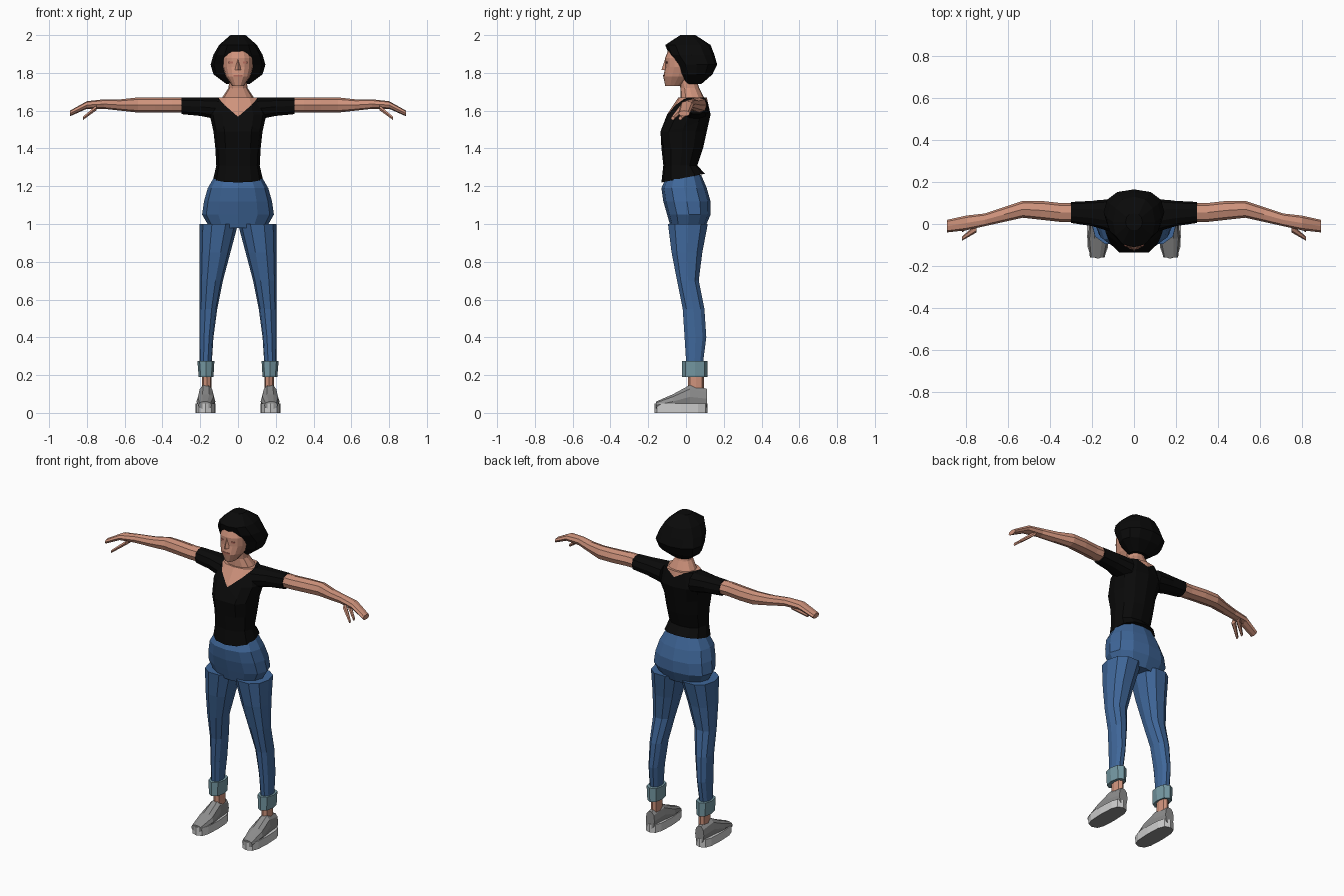
import bpy, bmesh, math
from mathutils import Vector

if "Cube" in bpy.data.objects:
    bpy.data.objects.remove(bpy.data.objects["Cube"], do_unlink=True)


def material(name, *rgb):
    mat = bpy.data.materials.new(name)
    mat.use_nodes = True
    mat.diffuse_color = (*rgb, 1)
    shader = mat.node_tree.nodes["Principled BSDF"]
    shader.inputs["Base Color"].default_value = mat.diffuse_color
    return mat


SKIN = material("skin", .62, .29, .2)
LIPS = material("lips", .45, .15, .11)
BLACK = material("black cloth and hair", .003, .003, .003)
DENIM = material("blue denim", .05, .135, .32)
CUFF = material("pale denim", .18, .32, .37)
GREY = material("grey canvas", .27, .27, .27)
RUBBER = material("light rubber", .6, .6, .6)


def rounded(value, power):
    """Square off a sine or cosine into a superellipse."""
    return math.copysign(abs(value) ** (2 / power), value)


def loft(axis, span, sides=12, power=2.3, mirror=1, **limits):
    """Skin evenly spaced rounded rings along an axis.

    Each limit (left, right, front, back, low, high) is one number for
    the whole part or a list with one number per ring."""
    if "half" in limits:
        widths = limits.pop("half")
        limits["right"] = widths
        limits["left"] = [-w for w in widths] if isinstance(widths, list) else -widths
    count = max([len(v) for v in limits.values() if isinstance(v, list)], default=2)
    bm = bmesh.new()
    rings = []
    for i in range(count):
        at = {key: v[i] if isinstance(v, list) else v for key, v in limits.items()}
        along = span[0] + (span[1] - span[0]) * i / (count - 1)
        bounds = {"x": ("left", "right"), "y": ("front", "back"), "z": ("low", "high")}
        across = [a for a in "xyz" if a != axis]
        ring = []
        for k in range(sides):
            turn = math.tau * k / sides
            place = {axis: along}
            for a, wave in zip(across, (math.cos(turn), math.sin(turn))):
                near, far = (at[b] for b in bounds[a])
                place[a] = (near + far + rounded(wave, power) * (far - near)) / 2
            ring.append(bm.verts.new((place["x"] * mirror, place["y"], place["z"])))
        rings.append(ring)
    for lower, upper in zip(rings, rings[1:]):
        for k in range(sides):
            bm.faces.new((lower[k - 1], lower[k], upper[k], upper[k - 1]))
    bm.faces.new(rings[0])
    bm.faces.new(rings[-1])
    bmesh.ops.recalc_face_normals(bm, faces=bm.faces)
    bm.normal_update()
    return bm


def finish(name, bm, *materials):
    mesh = bpy.data.meshes.new(name)
    bm.to_mesh(mesh)
    bm.free()
    for mat in materials:
        mesh.materials.append(mat)
    bpy.context.scene.collection.objects.link(bpy.data.objects.new(name, mesh))


# Shirt: hem rises towards the back, bust is split at the centre
shirt = loft("z", (1.22, 1.67),
             half=[.13, .115, .12, .13, .15, .11],
             front=[-.13, -.12, -.13, -.15, -.1, -.04],
             back=[.1, .06, .09, .11, .13, .11])
for v in shirt.verts:
    if v.co.z < 1.3:
        v.co.z += .2 * (v.co.y + .13)
    elif abs(v.co.x) < .01 and v.co.y < -.14:
        v.co.y += .015

# Neckline cut by two sloping planes, with bare skin above both
notch = Vector((0, -.1, 1.57))
slopes = [Vector((x, -.3, 1)) for x in (.65, -.65)]
for slope in slopes:
    bmesh.ops.bisect_plane(shirt, geom=shirt.verts[:] + shirt.edges[:] + shirt.faces[:],
                           plane_co=notch, plane_no=slope)
for face in shirt.faces:
    offset = face.calc_center_median() - notch
    face.material_index = int(all(offset.dot(slope) > 0 for slope in slopes))
finish("shirt", shirt, BLACK, SKIN)

# Neck and head
finish("neck", loft("z", (1.66, 1.78), half=[.09, .05, .045],
                    front=[-.03, -.03, -.04], back=[.1, .07, .05]), SKIN)
finish("head", loft("z", (1.73, 1.93), sides=16,
                    half=[.03, .065, .08, .08, .06],
                    front=[-.11, -.12, -.11, -.11, -.09],
                    back=[-.02, .04, .06, .06, .05]), SKIN)
finish("nose", loft("z", (1.815, 1.875), sides=4, half=[.016, .006],
                    front=[-.13, -.11], back=-.09), SKIN)
finish("mouth", loft("z", (1.78, 1.79), sides=8, half=.025,
                     front=-.121, back=-.112), LIPS)

# Bobbed hair
finish("hair", loft("z", (1.74, 2),
                    half=[.06, .13, .145, .13, .1, .04],
                    front=[0, -.03, -.05, -.09, -.11, -.03],
                    back=[.08, .14, .165, .15, .13, .05]), BLACK)

# Seat of the jeans
finish("jeans_seat", loft("z", (.98, 1.26),
                          half=[.15, .19, .18, .16, .12],
                          front=[-.08, -.1, -.12, -.13, -.1],
                          back=[.1, .13, .13, .11, .08]), DENIM)

for side, label in ((1, "left_"), (-1, "right_")):
    finish(label + "eyelid", loft("z", (1.85, 1.86), sides=6, mirror=side, left=.02,
                                  right=.05, front=-.107, back=-.098), LIPS)

    # Trouser leg, rolled cuff and ankle
    finish(label + "trouser_leg", loft("z", (.25, 1), sides=10, mirror=side,
                                       left=[.14, .13, .11, .08, .04, 0], right=.203,
                                       front=[0, -.01, -.02, -.05, -.08, -.1],
                                       back=[.09, .11, .1, .07, .09, .12]), DENIM)
    finish(label + "cuff", loft("z", (.19, .275), sides=8, mirror=side,
                                left=[.13, .125], right=[.208, .215],
                                front=-.02, back=.115), CUFF)
    finish(label + "ankle", loft("z", (.1, .2), sides=8, mirror=side, left=.14,
                                 right=.19, front=.01, back=.095), SKIN)

    # Shoe upper, and a sole with a grey underside
    finish(label + "shoe_upper", loft("y", (.11, -.16), sides=10, mirror=side,
                                      left=[.14, .13, .12, .14],
                                      right=[.2, .21, .22, .21],
                                      low=.02, high=[.13, .15, .1, .06]), GREY)
    sole = loft("z", (0, .05), power=3, mirror=side, left=.12, right=.225,
                front=-.166, back=.115)
    for face in sole.faces:
        face.material_index = int(face.normal.z < -.9)
    finish(label + "shoe_sole", sole, RUBBER, GREY)

    # Sleeve
    finish(label + "sleeve", loft("x", (.1, .3), sides=10, mirror=side,
                                  low=[1.55, 1.57, 1.58], high=1.672,
                                  front=[-.04, -.01, .005], back=[.12, .11, .105]), BLACK)

    # Arm flowing into the hand, with a drooping thumb and finger
    low = [-.01, -.01, -.01, -.01, 0, .01, .01, -.03]
    thick = [.08, .08, .08, .08, .06, .05, .04, .03]
    finish(label + "arm", loft("x", (.26, .89), sides=8, mirror=side,
                               low=[1.6 + z for z in low],
                               high=[1.6 + z + t for z, t in zip(low, thick)],
                               front=[.01, .01, .02, .03, .01, -.01, -.03, -.04],
                               back=[.1, .1, .11, .11, .08, .05, .04, .02]), SKIN)
    for name, shift in (("thumb", 0), ("curled_finger", .04)):
        finish(label + name, loft("x", (.75, .82), sides=6, mirror=side,
                                  low=[1.6, 1.55], high=[1.63, 1.57],
                                  front=[shift - .04, shift - .08],
                                  back=[shift, shift - .06]), SKIN)
